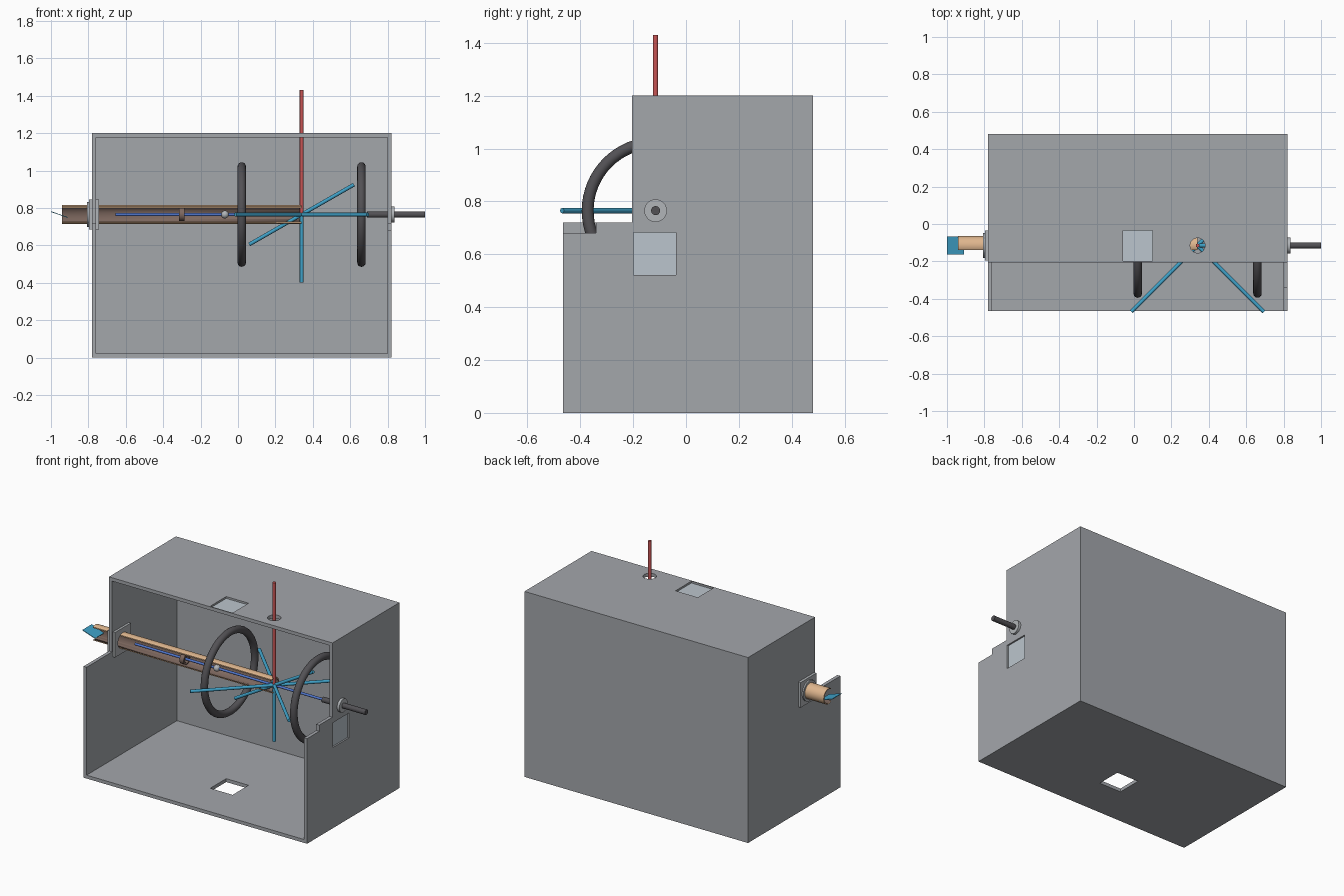
import bpy, bmesh, math
from mathutils import Vector

if "Cube" in bpy.data.objects:
    bpy.data.objects.remove(bpy.data.objects["Cube"])

AY, AZ = -0.115, 0.765          # main axis position
CX = 0.34                       # beam crossing point
CENTRE = Vector((CX, AY, AZ))


def material(name, colour):
    m = bpy.data.materials.new(name)
    m.diffuse_color = (*colour, 1)
    m.use_nodes = True
    m.node_tree.nodes["Principled BSDF"].inputs["Base Color"].default_value = m.diffuse_color
    return m


GREY = material("housing grey", (0.37, 0.385, 0.41))
LIGHT = material("light grey", (0.44, 0.46, 0.48))
GLASS = material("pale glass", (0.50, 0.56, 0.61))
TAN = material("tan", (0.74, 0.47, 0.27))
BROWN = material("brown", (0.21, 0.14, 0.115))
CYAN = material("cyan", (0.05, 0.36, 0.58))
BLUE = material("blue", (0.08, 0.18, 0.60))
RED = material("red", (0.58, 0.09, 0.09))
DARK = material("dark grey", (0.085, 0.082, 0.09))


def finish(ob, name, mat, smooth=False):
    ob.name = name
    if mat:
        ob.data.materials.append(mat)
    if smooth:
        bpy.ops.object.shade_smooth_by_angle(angle=math.radians(35))
    return ob


def box(name, lo, hi, mat=None):
    lo, hi = Vector(lo), Vector(hi)
    bpy.ops.mesh.primitive_cube_add(size=1, location=(lo + hi) / 2)
    ob = bpy.context.object
    ob.scale = hi - lo
    bpy.ops.object.transform_apply(location=True, rotation=True, scale=True)
    return finish(ob, name, mat)


def rod(name, a, b, r, mat=None, sides=24):
    a, b = Vector(a), Vector(b)
    bpy.ops.mesh.primitive_cylinder_add(vertices=sides, radius=r, depth=(b - a).length,
                                        location=(a + b) / 2)
    ob = bpy.context.object
    ob.rotation_euler = (b - a).to_track_quat('Z', 'Y').to_euler()
    bpy.ops.object.transform_apply(location=True, rotation=True, scale=True)
    return finish(ob, name, mat, True)


def axial(name, x0, x1, r, mat=None, sides=32):
    return rod(name, (x0, AY, AZ), (x1, AY, AZ), r, mat, sides)


def cut(ob, *cutters):
    for c in cutters:
        bpy.context.view_layer.objects.active = ob
        m = ob.modifiers.new("cut", 'BOOLEAN')
        m.operation, m.solver, m.object = 'DIFFERENCE', 'EXACT', c
        bpy.ops.object.modifier_apply(modifier=m.name)
        bpy.data.objects.remove(c)


# Housing: stepped side profile extruded across, then hollowed and pierced
profile = [(-0.465, 0), (0.48, 0), (0.48, 1.2), (-0.205, 1.2), (-0.205, 0.72), (-0.465, 0.72)]
bm = bmesh.new()
face = bm.faces.new([bm.verts.new((-0.78, y, z)) for y, z in profile])
ext = bmesh.ops.extrude_face_region(bm, geom=[face])
bmesh.ops.translate(bm, vec=(1.6, 0, 0),
                    verts=[v for v in ext["geom"] if isinstance(v, bmesh.types.BMVert)])
bmesh.ops.recalc_face_normals(bm, faces=bm.faces)
mesh = bpy.data.meshes.new("housing")
bm.to_mesh(mesh)
bm.free()
housing = bpy.data.objects.new("housing", mesh)
bpy.context.collection.objects.link(housing)
mesh.materials.append(GREY)
cut(housing,
    box("cavity", (-0.758, -1, 0.022), (0.798, 0.458, 1.178)),
    box("side_notch", (0.7, -0.6, 0.68), (0.9, -0.34, 0.9)),
    box("roof_opening", (-0.06, -0.198, 1.1), (0.10, -0.035, 1.3)),
    box("floor_opening", (-0.06, -0.198, -0.1), (0.10, -0.035, 0.1)),
    box("side_opening", (0.7, -0.198, 0.522), (0.9, -0.038, 0.682)),
    rod("roof_hole", (CX, AY, 1.1), (CX, AY, 1.3), 0.04),
    axial("tube_hole", -0.9, -0.7, 0.0505))

# Window panes
box("roof_window", (-0.06, -0.198, 1.180), (0.10, -0.035, 1.188), GLASS)
box("side_window", (0.802, -0.198, 0.522), (0.810, -0.038, 0.682), GLASS)

# Long tube with its front sliced open; bore faces are brown
tube = axial("tube", -0.94, CX, 0.05, TAN, 48)
tube.data.materials.append(BROWN)
cut(tube, axial("bore", -1.1, 0.5, 0.044, None, 48),
    box("tube_slice", (-1.1, -0.3, 0.6), (0.5, -0.14, 0.9)))
for p in tube.data.polygons:
    out = Vector((0, p.center.y - AY, p.center.z - AZ))
    bore = abs(p.normal.x) < 0.5 and p.normal.y > -0.999 and p.normal.dot(out) < 0
    bore = bore or (abs(p.normal.x) < 0.5 and out.length < 0.0445 and p.normal.dot(out) < 0)
    p.material_index = 1 if bore else 0

# Square mounting flanges on both faces of the left wall
for name, x0, x1 in (("outer_flange", -0.797, -0.78), ("inner_flange", -0.758, -0.743)):
    flange = box(name, (x0, AY - 0.081, AZ - 0.081), (x1, AY + 0.081, AZ + 0.081), LIGHT)
    cut(flange, axial("flange_hole", -0.9, -0.7, 0.0505))
collar = axial("flange_collar", -0.806, -0.797, 0.066, LIGHT)
cut(collar, axial("collar_hole", -0.9, -0.7, 0.0505))

# Tilted plate at the tube mouth
plate = box("tilted_plate", (-0.0475, -0.0475, -0.002), (0.0475, 0.0475, 0.002), CYAN)
plate.location = (-0.955, AY, AZ)
plate.rotation_euler = (0, math.radians(19), 0)

# Axial beam, ring and bead inside the tube
axial("axial_beam", -0.655, 0.70, 0.008, BLUE, 16)
ring = axial("tube_ring", -0.315, -0.285, 0.034, BROWN)
cut(ring, axial("ring_hole", -0.4, -0.2, 0.02))
bpy.ops.mesh.primitive_uv_sphere_add(segments=24, ring_count=12, radius=0.021,
                                     location=(-0.07, AY, AZ))
finish(bpy.context.object, "bead", LIGHT, True)

# Two large coils around the axis
for name, x in (("left_coil", 0.02), ("right_coil", 0.66)):
    bpy.ops.mesh.primitive_torus_add(major_segments=64, minor_segments=16, major_radius=0.257,
                                     minor_radius=0.0225, location=(x, AY, AZ),
                                     rotation=(0, math.pi / 2, 0))
    finish(bpy.context.object, name, DARK, True)

# Crossing beams
for name, d in (("diagonal_beam_a", (0.354, 0.354, 0)), ("diagonal_beam_b", (0.354, -0.354, 0)),
                ("slanted_beam", (0.28, 0, 0.16))):
    rod(name, CENTRE - Vector(d), CENTRE + Vector(d), 0.01, CYAN, 16)
rod("lower_beam", (CX, AY, 0.402), CENTRE, 0.01, CYAN, 16)
rod("upper_beam", CENTRE, (CX, AY, 1.43), 0.01, RED, 16)

# Rod leaving through the right wall
axial("exit_rod", 0.69, 1.0, 0.017, DARK)
axial("exit_collar", 0.82, 0.836, 0.043, LIGHT)
